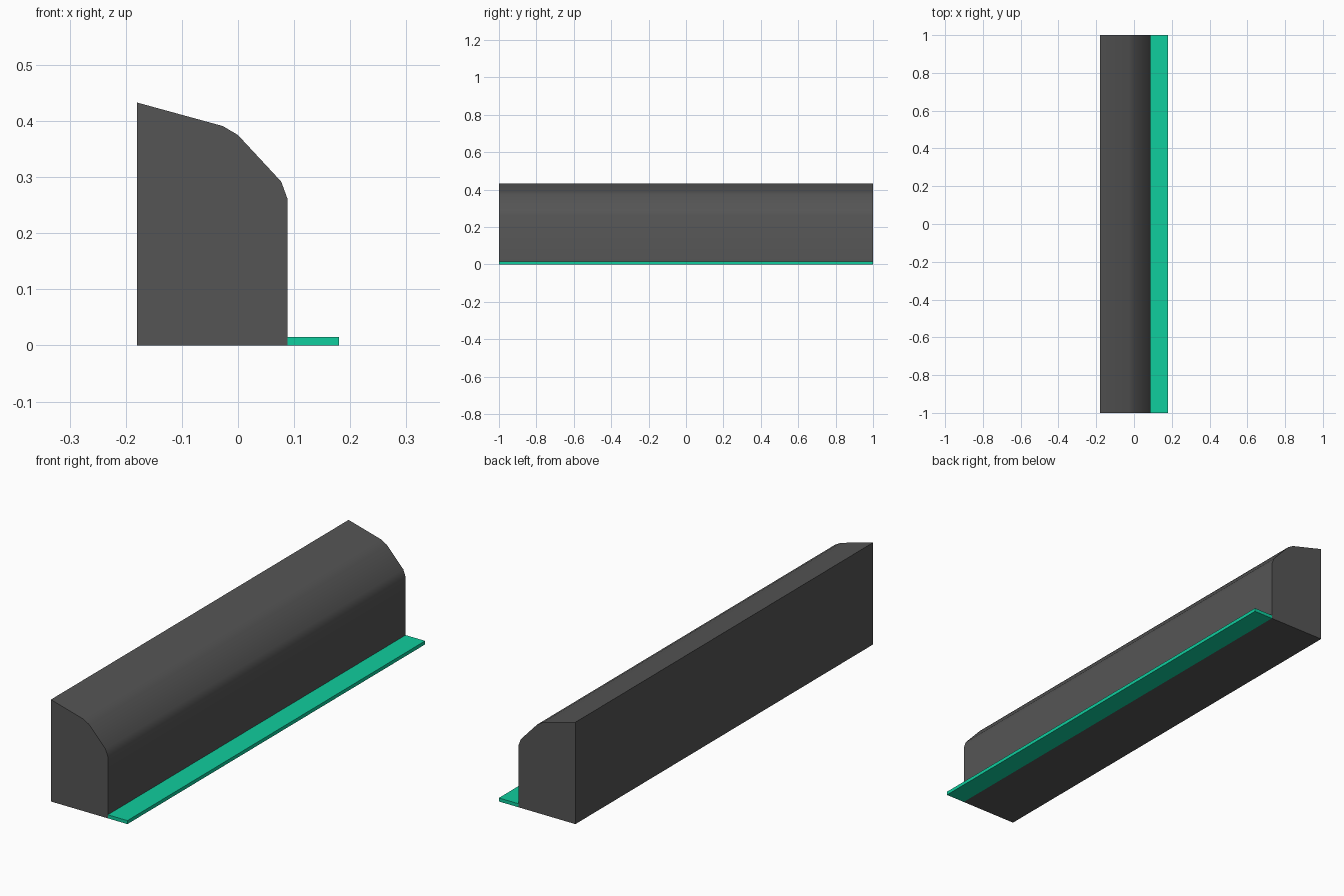
import bpy
import bmesh
import math

cube = bpy.data.objects.get("Cube")
if cube:
    bpy.data.objects.remove(cube, do_unlink=True)

HALF_LENGTH = 1.0


def make_material(name, color):
    mat = bpy.data.materials.new(name)
    mat.use_nodes = True
    mat.diffuse_color = color
    mat.node_tree.nodes["Principled BSDF"].inputs["Base Color"].default_value = color
    return mat


def extrude_profile(name, profile, mat):
    """Sweep a closed x-z profile along the full length in y."""
    bm = bmesh.new()
    face = bm.faces.new([bm.verts.new((x, -HALF_LENGTH, z)) for x, z in profile])
    swept = bmesh.ops.extrude_face_region(bm, geom=[face], use_keep_orig=True)
    verts = [v for v in swept["geom"] if isinstance(v, bmesh.types.BMVert)]
    bmesh.ops.translate(bm, verts=verts, vec=(0, 2 * HALF_LENGTH, 0))
    bmesh.ops.recalc_face_normals(bm, faces=bm.faces)
    mesh = bpy.data.meshes.new(name)
    bm.to_mesh(mesh)
    bm.free()
    mesh.materials.append(mat)
    obj = bpy.data.objects.new(name, mesh)
    bpy.context.collection.objects.link(obj)
    return obj


dark_grey = make_material("dark grey", (0.09, 0.09, 0.09, 1))
green = make_material("teal green", (0.005, 0.61, 0.34, 1))

# Main body: upright back, sloping top rounded into the side
body = extrude_profile("body", [
    (-0.18, 0), (0.088, 0), (0.088, 0.262), (0.077, 0.292),
    (0.0, 0.375), (-0.027, 0.391), (-0.18, 0.433)], dark_grey)

# Thin strip along the foot of the body
extrude_profile("base_strip", [
    (0.088, 0), (0.18, 0), (0.18, 0.015), (0.088, 0.015)], green)

# Soften the rounded top, keep the ends and back crisp
bpy.ops.object.select_all(action="DESELECT")
body.select_set(True)
bpy.context.view_layer.objects.active = body
bpy.ops.object.shade_smooth_by_angle(angle=math.radians(30))
